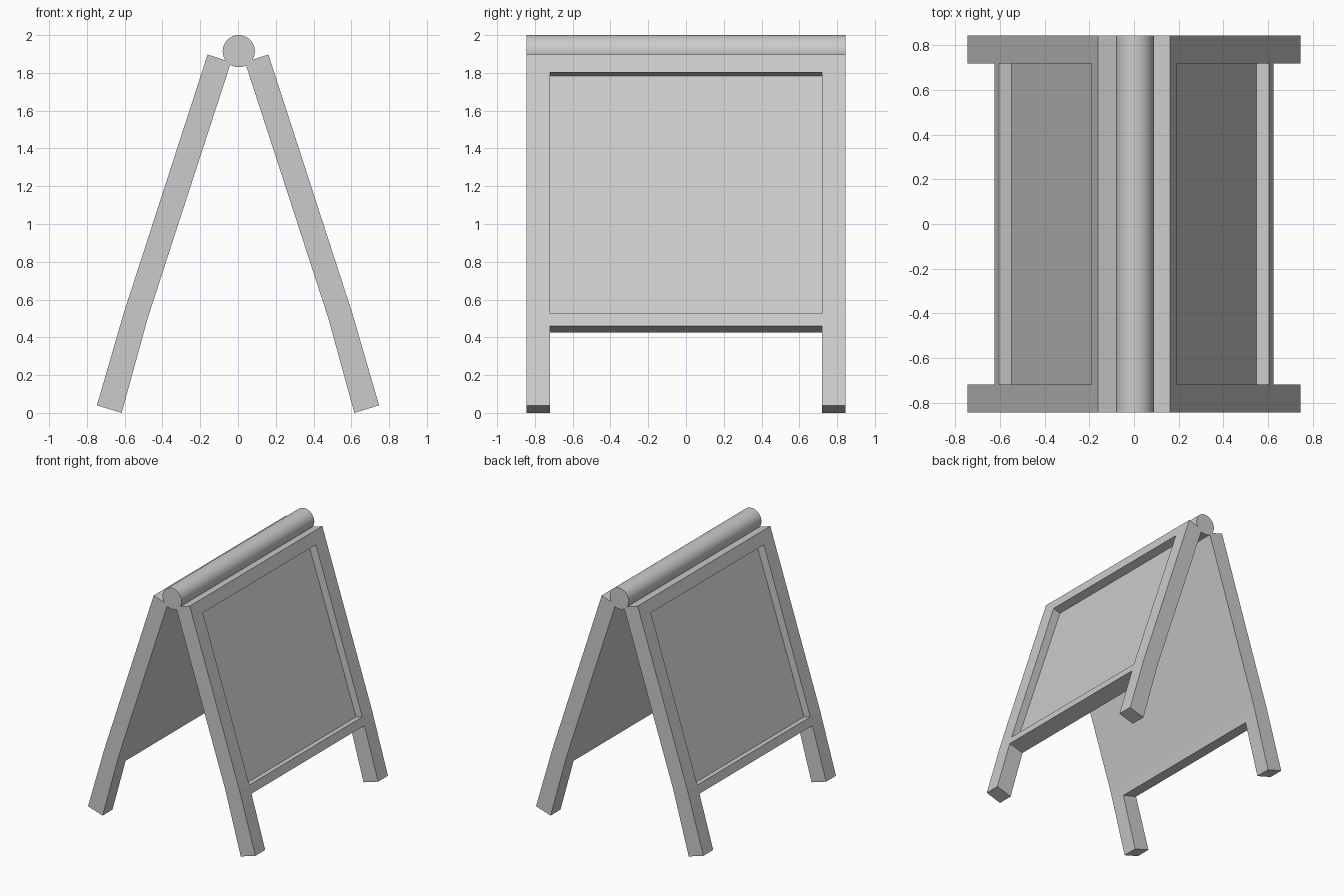
import bpy, bmesh, math

if "Cube" in bpy.data.objects:
    bpy.data.objects.remove(bpy.data.objects["Cube"])

HALF = 0.845      # half depth of the board
INNER = 0.72      # half depth between the legs


def extrude_profile(name, pts, half, side):
    """Extrude an (x, z) profile along y, on the side given by the sign."""
    bm = bmesh.new()
    face = bm.faces.new([bm.verts.new((side * x, -half, z)) for x, z in pts])
    ext = bmesh.ops.extrude_face_region(bm, geom=[face])
    verts = [g for g in ext["geom"] if isinstance(g, bmesh.types.BMVert)]
    bmesh.ops.translate(bm, verts=verts, vec=(0, 2 * half, 0))
    bmesh.ops.recalc_face_normals(bm, faces=bm.faces)
    me = bpy.data.meshes.new(name)
    bm.to_mesh(me)
    bm.free()
    ob = bpy.data.objects.new(name, me)
    bpy.context.collection.objects.link(ob)
    return ob


def cut(ob, cutter):
    mod = ob.modifiers.new("cut", "BOOLEAN")
    mod.operation = "DIFFERENCE"
    mod.solver = "EXACT"
    mod.object = cutter
    bpy.context.view_layer.objects.active = ob
    bpy.ops.object.modifier_apply(modifier=mod.name)
    bpy.data.objects.remove(cutter)


# Side profile of one bent board, its outer recess, and the gap between legs
board = [(0.161, 1.897), (0.037, 1.857), (0.477, 0.505),
         (0.616, 0.0), (0.747, 0.04), (0.606, 0.525)]
recess = [(0.25, 1.821), (0.128, 1.784), (0.55, 0.51), (0.67, 0.542)]
gap = [(0.375, 0.39), (0.9, 0.538), (0.9, -0.1), (0.375, -0.1)]

for name, side in (("right_board", 1), ("left_board", -1)):
    ob = extrude_profile(name, board, HALF, side)
    for label, profile in (("recess_cutter", recess), ("gap_cutter", gap)):
        cutter = extrude_profile(label, profile, INNER, side)
        cutter.hide_render = True
        cut(ob, cutter)

# Round hinge bar along the top
bpy.ops.mesh.primitive_cylinder_add(vertices=48, radius=0.085, depth=2 * HALF,
                                    location=(0.004, 0, 1.915),
                                    rotation=(math.pi / 2, 0, 0))
bpy.context.object.name = "hinge_bar"
bpy.ops.object.shade_smooth_by_angle(angle=math.radians(30))
